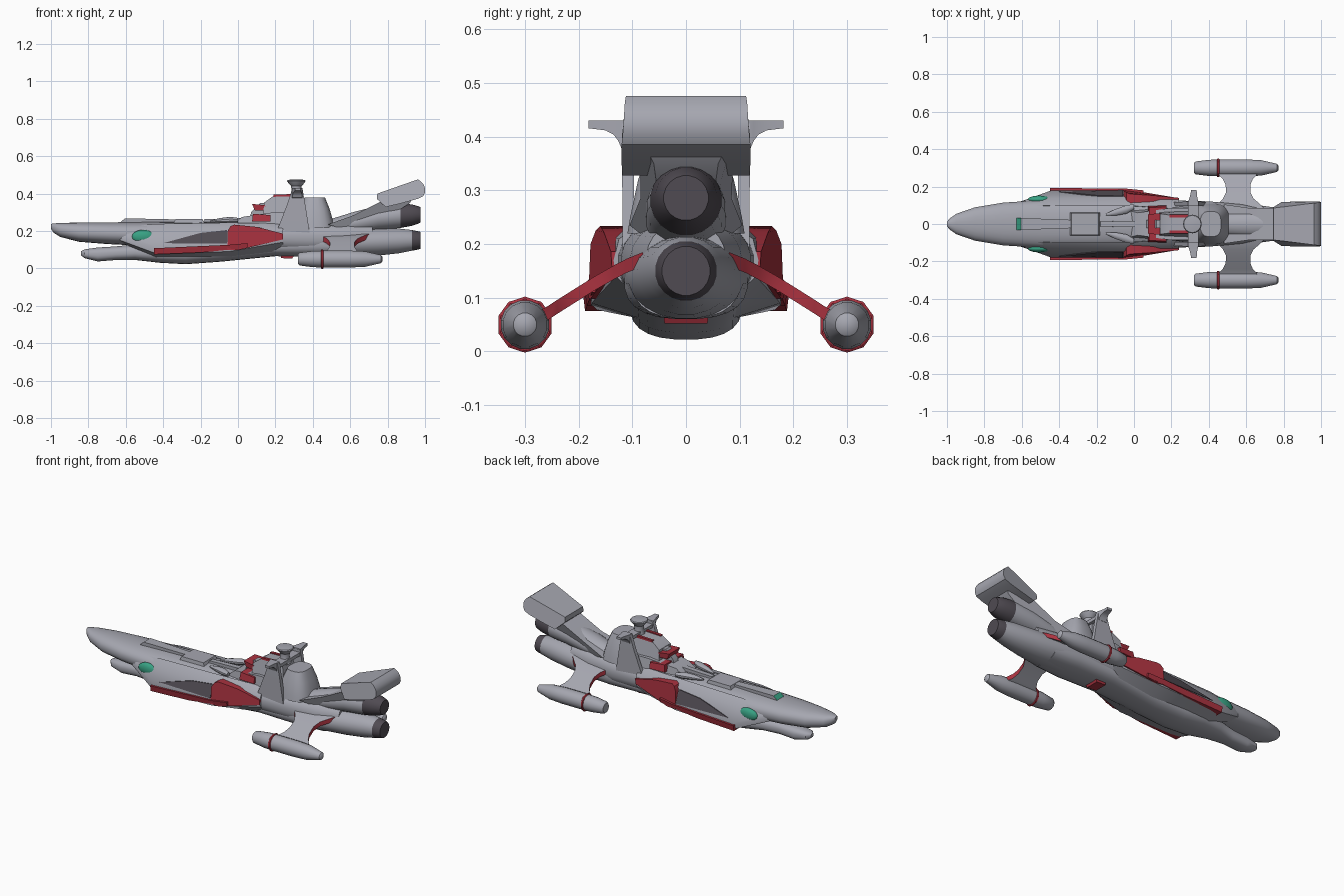
import bpy, bmesh, math


def material(name, rgb):
    m = bpy.data.materials.new(name)
    m.diffuse_color = (*rgb, 1)
    return m


GREY = material("hull grey", (0.38, 0.385, 0.435))
DARK = material("dark grey", (0.08, 0.07, 0.085))
RED = material("red", (0.40, 0.032, 0.05))
TEAL = material("teal", (0.04, 0.36, 0.23))


def loft(name, sections, mats, mirror=False, rule=None):
    """Skin equal-length closed sections; rule(centre, normal) picks a material slot."""
    bm = bmesh.new()
    rows = [[bm.verts.new(p) for p in s] for s in sections]
    n = len(rows[0])
    for a, b in zip(rows, rows[1:]):
        for i in range(n):
            bm.faces.new((a[i], a[(i + 1) % n], b[(i + 1) % n], b[i]))
    bm.faces.new(rows[0])
    bm.faces.new(rows[-1])
    bmesh.ops.recalc_face_normals(bm, faces=bm.faces)
    if rule:
        for f in bm.faces:
            f.material_index = int(rule(f.calc_center_median(), f.normal))
    me = bpy.data.meshes.new(name)
    bm.to_mesh(me)
    bm.free()
    ob = bpy.data.objects.new(name, me)
    bpy.context.collection.objects.link(ob)
    for m in mats:
        me.materials.append(m)
    if mirror:
        mod = ob.modifiers.new("mirror", 'MIRROR')
        mod.use_axis = (False, True, False)
        mod.use_mirror_merge = False
    return ob


def ring(x, cy, cz, ry, rz, n=20, p=1.0):
    out = []
    for i in range(n):
        t = 2 * math.pi * (i + 0.5) / n
        c, s = math.cos(t), math.sin(t)
        out.append((x, cy + ry * math.copysign(abs(c) ** p, c),
                    cz + rz * math.copysign(abs(s) ** p, s)))
    return out


def hull(name, rows, p, mats):
    """rows: x, half width, bottom z, top z"""
    return loft(name, [ring(x, 0, (b + t) / 2, w, (t - b) / 2, 24, p) for x, w, b, t in rows], mats)


def prism(name, pts, mats, rule=None):
    """side profile of (x, z, half width), symmetric about y = 0"""
    return loft(name, [[(x, -w, z) for x, z, w in pts], [(x, w, z) for x, z, w in pts]],
                mats, rule=rule)


def slab(name, pts, mats):
    """side profile of (x, z, inner y, outer y), mirrored"""
    return loft(name, [[(x, a, z) for x, z, a, b in pts], [(x, b, z) for x, z, a, b in pts]],
                mats, mirror=True)


# main hull and keel
hull("main_hull", [(-1, .012, .212, .238), (-.985, .03, .19, .241), (-.95, .055, .168, .243),
                   (-.85, .09, .142, .246), (-.7, .115, .13, .247), (-.5, .128, .12, .248),
                   (-.2, .132, .1, .25), (.1, .13, .085, .25), (.4, .122, .075, .25),
                   (.58, .105, .075, .245), (.72, .075, .085, .24)], .85, [GREY])
hull("keel", [(-.84, .012, .07, .092), (-.82, .035, .055, .102), (-.75, .048, .037, .112),
              (-.65, .05, .045, .118), (-.55, .07, .045, .13), (-.42, .1, .03, .14),
              (-.28, .105, .022, .15), (-.1, .105, .035, .16), (.2, .108, .065, .18),
              (.45, .115, .06, .2), (.62, .1, .062, .2)], .8, [GREY])

# side sponsons with red trim
loft("side_sponson", [
    [(-.63, .09, .22), (-.63, .108, .2), (-.63, .112, .17), (-.63, .105, .15), (-.63, .06, .14)],
    [(-.44, .1, .238), (-.44, .138, .2), (-.44, .18, .115), (-.44, .178, .08), (-.44, .08, .06)],
    [(-.05, .1, .245), (-.05, .142, .215), (-.05, .178, .128), (-.05, .176, .09), (-.05, .08, .06)],
    [(.24, .08, .24), (.24, .125, .21), (.24, .135, .17), (.24, .13, .14), (.24, .08, .09)]],
    [GREY], True)
slab("red_trim", [(-.45, .075, .14, .188), (-.45, .108, .172, .192), (-.05, .126, .17, .19),
                  (.05, .135, .15, .18), (.05, .11, .13, .175), (-.2, .085, .14, .185)], [RED])
slab("red_side_block", [(-.055, .2, .11, .178), (-.04, .226, .11, .168), (-.02, .234, .11, .16),
                        (.1, .222, .1, .153), (.24, .186, .1, .14), (.24, .155, .1, .138),
                        (.0, .098, .1, .178), (-.055, .1, .1, .182)], [RED])
slab("dark_side_panel", [(-.40, .135, .12, .1735), (-.2, .19, .12, .153), (-.06, .205, .12, .15),
                         (-.06, .132, .12, .181)], [DARK])
slab("red_belly_plate", [(.23, .055, .0, .04), (.23, .09, .0, .045), (.31, .09, .0, .045),
                         (.29, .052, .0, .04)], [RED])

# teal side windows
loft("side_window", [ring(-.507 + .06 * math.cos(a), .131, .17, .02 * math.sin(a) + .001,
                          .036 * math.sin(a) + .001, 16)
                     for a in [math.pi * k / 10 for k in range(11)]], [TEAL], True)

# deck gun with teal muzzle, turret and side launchers
prism("deck_gun", [(-.635, .24, .032), (-.605, .268, .032), (-.33, .262, .022), (-.33, .24, .022)],
      [GREY, TEAL], lambda c, n: n.x < -.5)
prism("deck_turret", [(-.345, .24, .062), (-.335, .264, .058), (-.19, .264, .058), (-.18, .24, .062)], [GREY])
prism("rear_deck_gun", [(-.19, .24, .014), (-.18, .263, .014), (.02, .27, .016), (.02, .24, .016)], [GREY])
loft("deck_launcher", [ring(-.15, .05, .25, .005, .005, 10), ring(-.1, .062, .255, .018, .014, 10),
                       ring(-.04, .078, .258, .024, .018, 10), ring(.0, .092, .258, .014, .012, 10)],
     [GREY], True)

# bridge superstructure
prism("bridge_base", [(-.02, .24, .07), (.02, .275, .06), (.19, .3, .085), (.3, .3, .085), (.3, .22, .1)], [GREY])
prism("lower_red_bridge", [(.075, .25, .095), (.08, .292, .088), (.175, .285, .092), (.175, .25, .1)], [RED])
prism("upper_red_bridge", [(.09, .31, .05), (.075, .345, .052), (.145, .338, .058), (.15, .31, .058)], [RED])
prism("bridge_spine", [(.06, .25, .022), (.07, .3, .022), (.12, .35, .022), (.2, .35, .022), (.2, .25, .022)], [GREY])
prism("bridge_tower", [(.135, .29, .062), (.14, .352, .055), (.19, .388, .048), (.33, .392, .048),
                       (.36, .25, .08)], [GREY])
slab("bridge_red_stripe", [(.19, .383, .034, .05), (.19, .394, .034, .05), (.3, .398, .034, .05),
                           (.3, .385, .034, .05)], [RED])
loft("rear_tower", [[(.41 + rx * math.copysign(abs(math.cos(t)) ** .7, math.cos(t)),
                      ry * math.copysign(abs(math.sin(t)) ** .7, math.sin(t)), z)
                     for t in [math.pi * (k + .5) / 10 for k in range(20)]]
                    for z, rx, ry in [(.22, .105, .11), (.25, .1, .105), (.32, .08, .09), (.378, .056, .068)]],
     [GREY])

# side fins with outward-curving arms, crossbar and command dish
loft("side_fin", [[(a, y - .012, z), (b, y - .012, z), (b, y + .01, z), (a, y + .01, z)]
                  for y, z, a, b in [(.108, .18, .2, .385), (.109, .34, .262, .36), (.109, .425, .29, .345)]],
     [GREY], True)
loft("fin_arm", [[(a, y, .43), (b, y, .43), (b, y, z), (a, y, z)]
                 for y, a, b, z in [(.098, .288, .346, .37), (.12, .29, .344, .378), (.126, .292, .342, .392),
                                    (.135, .295, .34, .404), (.15, .3, .337, .412), (.182, .306, .335, .416)]],
     [GREY], True)
prism("crossbar", [(.29, .39, .1), (.29, .41, .1), (.345, .41, .1), (.345, .39, .1)], [GREY])


def disc(z, r):
    return [(.312 + r * math.cos(t), r * math.sin(t), z) for t in [math.pi * k / 8 for k in range(16)]]


loft("command_dish", [disc(.38, .036), disc(.415, .026), disc(.44, .028), disc(.458, .044),
                      disc(.468, .05), disc(.473, .046), disc(.476, .02)], [GREY])

# engines with dark nozzles
loft("upper_engine", [ring(.45, 0, .2, .06, .05), ring(.62, 0, .243, .075, .06), ring(.75, 0, .27, .074, .066),
                      ring(.87, 0, .282, .067, .066), ring(.93, 0, .285, .058, .058),
                      ring(.965, 0, .286, .047, .047), ring(.975, 0, .286, .042, .042)],
     [GREY, DARK], rule=lambda c, n: c.x > .88)
loft("lower_engine", [ring(.45, 0, .14, .115, .08), ring(.62, 0, .138, .108, .078), ring(.75, 0, .142, .09, .074),
                      ring(.86, 0, .147, .072, .067), ring(.93, 0, .15, .058, .056),
                      ring(.965, 0, .15, .05, .049), ring(.975, 0, .15, .045, .046)],
     [GREY, DARK], rule=lambda c, n: c.x > .93)

# tail pylon and broad tail
prism("tail_pylon", [(.48, .235, .105), (.62, .285, .085), (.78, .365, .085), (.95, .41, .09),
                     (.92, .35, .06), (.75, .24, .045), (.6, .2, .06)], [GREY])
prism("tail", [(.742, .372, .088), (.745, .4, .085), (.85, .437, .098), (.962, .476, .112), (.98, .463, .114),
               (.993, .447, .115), (1.0, .43, .116), (1.0, .405, .118), (.99, .386, .12), (.96, .372, .12),
               (.88, .35, .12), (.79, .328, .118)], [GREY])

# wing struts with red edges
loft("wing_strut", [[(a, y, z + .013), (b, y, z + .013), (b, y, z - .013), (a, y, z - .013)]
                    for y, a, b, z in [(.08, .42, .7, .172), (.11, .45, .67, .16), (.135, .475, .64, .147),
                                       (.17, .492, .622, .127), (.21, .49, .622, .102), (.24, .475, .635, .083),
                                       (.26, .455, .655, .07), (.29, .45, .66, .055)]],
     [GREY, RED], True, lambda c, n: abs(n.x) > .5)

# wing pods with red bands
loft("wing_pod", [ring(x, .3, .05, r, r, 16) for x, r in
                  [(.322, .028), (.33, .035), (.4, .044), (.46, .046), (.6, .046), (.68, .042), (.765, .022), (.772, .012)]],
     [GREY], True)
loft("pod_band", [ring(x, .3, .05, r, r, 10) for x, r in
                  [(.443, .048), (.446, .0522), (.454, .0522), (.457, .048)]], [RED], True)

# smooth shading with crisp edges
for ob in bpy.data.objects:
    ob.select_set(True)
    bpy.context.view_layer.objects.active = ob
bpy.ops.object.shade_smooth_by_angle(angle=math.radians(36))
